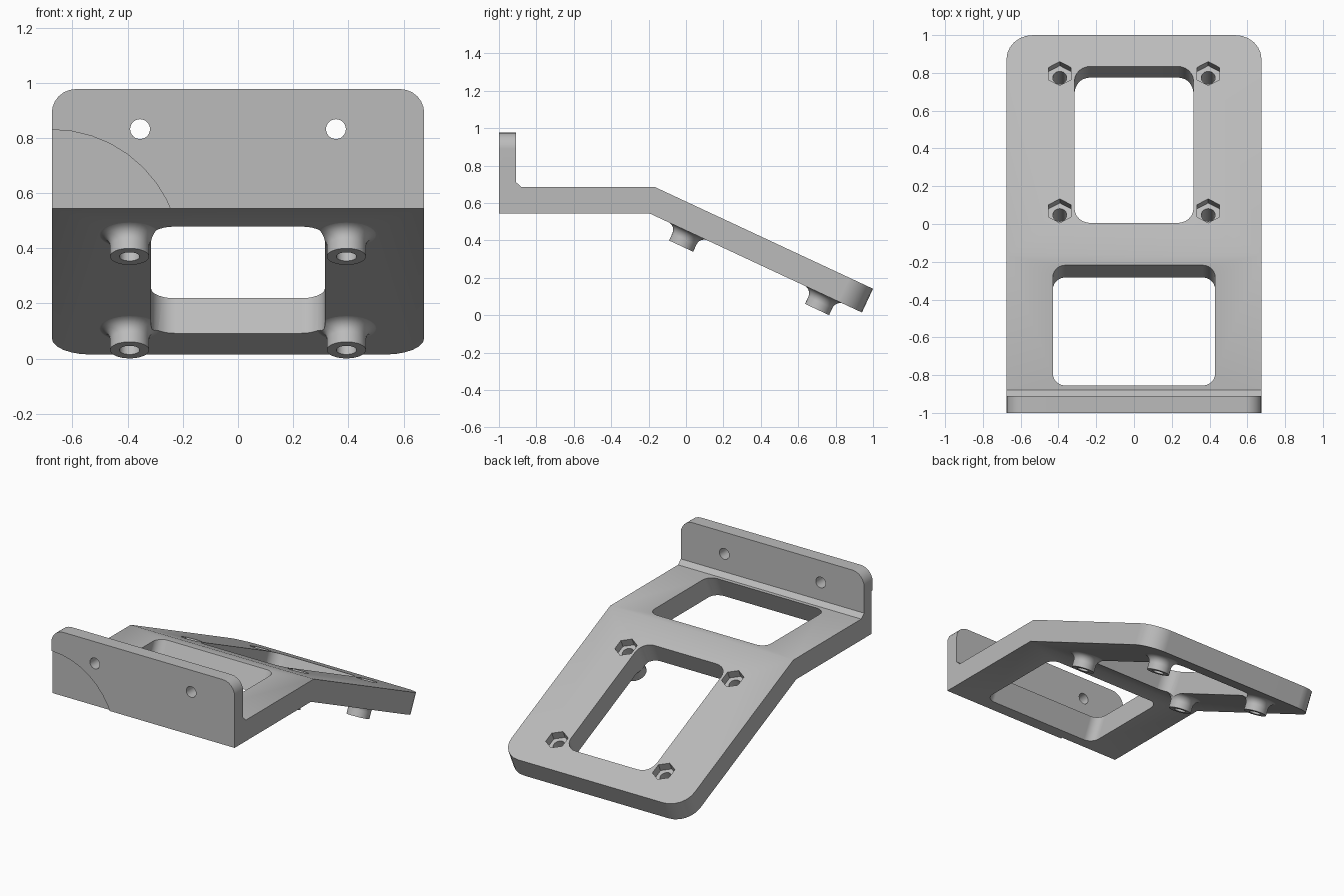
import bpy, bmesh
from math import sin, cos, tan, pi, radians
from mathutils import Matrix, Vector

cube = bpy.data.objects.get("Cube")
if cube:
    bpy.data.objects.remove(cube)

HALF_W, THICK, TILT = 0.675, 0.14, radians(25)
BEND_Y, BEND_Z = -0.165, 0.685
# Frame of the sloping plate: origin on the bend line, z along its normal
SLOPE = Matrix.Translation((0, BEND_Y, BEND_Z)) @ Matrix.Rotation(-TILT, 4, 'X')

grey = bpy.data.materials.new("Plain grey")
grey.use_nodes = True
grey.diffuse_color = (0.5, 0.5, 0.5, 1)
grey.node_tree.nodes["Principled BSDF"].inputs["Base Color"].default_value = (0.5, 0.5, 0.5, 1)


def loft(name, rings, matrix=Matrix()):
    """Solid through rings of equal point count, capped at both ends."""
    bm = bmesh.new()
    loops = [[bm.verts.new(matrix @ Vector(p)) for p in ring] for ring in rings]
    n = len(loops[0])
    for a, b in zip(loops, loops[1:]):
        for i in range(n):
            j = (i + 1) % n
            bm.faces.new((a[i], a[j], b[j], b[i]))
    bm.faces.new(loops[0][::-1])
    bm.faces.new(loops[-1])
    bmesh.ops.recalc_face_normals(bm, faces=bm.faces)
    mesh = bpy.data.meshes.new(name)
    bm.to_mesh(mesh)
    bm.free()
    mesh.materials.append(grey)
    obj = bpy.data.objects.new(name, mesh)
    bpy.context.collection.objects.link(obj)
    return obj


def circle(x, y, z, r, n=32, start=0.0):
    return [(x + r * cos(start + 2 * pi * i / n), y + r * sin(start + 2 * pi * i / n), z)
            for i in range(n)]


def rounded_rect(half_x, y0, y1, z, r, seg=6):
    pts = []
    corners = [(half_x - r, y1 - r), (r - half_x, y1 - r),
               (r - half_x, y0 + r), (half_x - r, y0 + r)]
    for k, (cx, cy) in enumerate(corners):
        for i in range(seg + 1):
            a = pi / 2 * (k + i / seg)
            pts.append((cx + r * cos(a), cy + r * sin(a), z))
    return pts


def combine(target, tool, operation):
    """Apply a boolean and discard the tool."""
    tool.hide_render = True
    mod = target.modifiers.new("Boolean", 'BOOLEAN')
    mod.operation, mod.solver, mod.object = operation, 'EXACT', tool
    bpy.context.view_layer.objects.active = target
    bpy.ops.object.modifier_apply(modifier=mod.name)
    bpy.data.objects.remove(tool)


# Bent bracket: side profile extruded across the width
end_top = (1.0, BEND_Z - (1.0 - BEND_Y) * tan(TILT))
end_low = (end_top[0] - THICK * sin(TILT), end_top[1] - THICK * cos(TILT))
profile = [(-1, BEND_Z - THICK), (-1, 0.977), (-0.91, 0.977), (-0.91, 0.713), (-0.88, BEND_Z),
           (BEND_Y, BEND_Z), end_top, end_low,
           (BEND_Y - THICK * tan(TILT / 2), BEND_Z - THICK)]
bracket = loft("bracket", [[(x, y, z) for y, z in profile] for x in (-HALF_W, HALF_W)])

# Rounded corners of the upright tab and of the sloping end
bm = bmesh.new()
bm.from_mesh(bracket.data)


def round_edges(test, radius):
    edges = [e for e in bm.edges if abs(e.verts[0].co.x - e.verts[1].co.x) < 0.01
             and all(test(v.co) for v in e.verts)]
    bmesh.ops.bevel(bm, geom=edges, offset=radius, segments=6, profile=0.5, affect='EDGES')


round_edges(lambda c: c.z > 0.95, 0.087)
round_edges(lambda c: c.y > 0.9, 0.14)
bm.to_mesh(bracket.data)
bm.free()

# Filleted screw bosses under the slope
TIP, FILLET, BOSS_R = -0.227, 0.046, 0.071
spots = [(sx * 0.393, u) for sx in (-1, 1) for u in (0.259, 1.061)]
boss_profile = [(BOSS_R + FILLET, -0.1)]
for i in range(7):
    a = pi / 2 * i / 6
    boss_profile.append((BOSS_R + FILLET * (1 - sin(a)), -THICK + 0.001 - FILLET * (1 - cos(a))))
boss_profile.append((BOSS_R, TIP))
for x, u in spots:
    combine(bracket, loft("boss", [circle(x, u, n, r) for r, n in boss_profile], SLOPE), 'UNION')

# Screw holes and hexagonal nut pockets
for x, u in spots:
    combine(bracket, loft("screw_hole", [circle(x, u, n, 0.037, 24) for n in (-0.4, 0.1)], SLOPE),
            'DIFFERENCE')
    combine(bracket, loft("nut_pocket", [circle(x, u, n, 0.07, 6, pi / 2) for n in (-0.052, 0.1)],
                          SLOPE), 'DIFFERENCE')

# Window through the sloping plate
combine(bracket, loft("slope_window", [rounded_rect(0.315, 0.188, 1.103, n, 0.085)
                                       for n in (-0.4, 0.1)], SLOPE), 'DIFFERENCE')

# Window through the level plate, raked along the slope's normal
rings = []
for z in (0.4, 0.8):
    shift = (z - BEND_Z) * tan(TILT)
    rings.append(rounded_rect(0.43, -0.855 + shift, -0.218 + shift, z, 0.065))
combine(bracket, loft("level_window", rings), 'DIFFERENCE')

# Mounting holes in the tab and the shallow round recess on its front
UPRIGHT = Matrix.Rotation(pi / 2, 4, 'X')
for x in (-0.355, 0.355):
    combine(bracket, loft("mount_hole", [circle(x, 0.832, n, 0.036, 24) for n in (0.8, 1.1)],
                          UPRIGHT), 'DIFFERENCE')
combine(bracket, loft("front_recess", [circle(-HALF_W, 0.363, n, 0.467, 40) for n in (0.988, 1.1)],
                      UPRIGHT), 'DIFFERENCE')

# Smooth rounds, crisp edges, flat plates
bpy.ops.object.select_all(action='DESELECT')
bracket.select_set(True)
bpy.context.view_layer.objects.active = bracket
bpy.ops.object.shade_smooth_by_angle(angle=radians(30))
weighted = bracket.modifiers.new("Weighted normals", 'WEIGHTED_NORMAL')
weighted.keep_sharp = True
